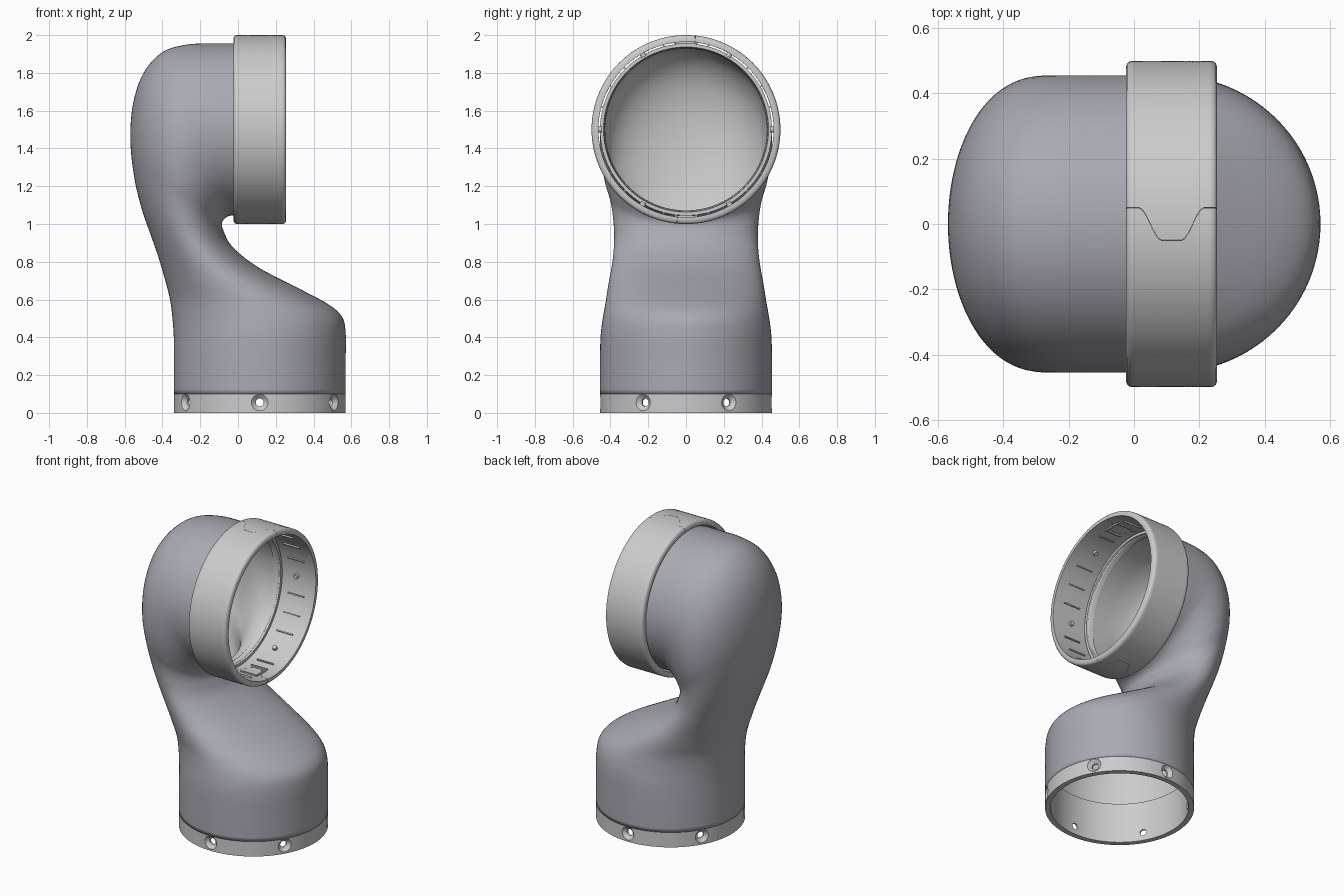
import bpy, bmesh
from math import sin, cos, pi, sqrt, radians
from mathutils import Matrix, Vector

if "Cube" in bpy.data.objects:
    bpy.data.objects.remove(bpy.data.objects["Cube"])

CX, HZ = 0.115, 1.5          # base axis x, upper opening axis z


def material(name, rgb):
    m = bpy.data.materials.new(name)
    m.diffuse_color = (*rgb, 1)
    m.use_nodes = True
    m.node_tree.nodes["Principled BSDF"].inputs["Base Color"].default_value = m.diffuse_color
    return m


def skin(bm, rings, closed=False, caps=False, mat=Matrix()):
    """Join a sequence of equal-length point loops with quads."""
    rows = [[bm.verts.new(mat @ Vector(p)) for p in ring] for ring in rings]
    n = len(rows[0])
    for a, b in zip(rows, rows[1:] + rows[:1] if closed else rows[1:]):
        for i in range(n):
            bm.faces.new((a[i], a[(i + 1) % n], b[(i + 1) % n], b[i]))
    if caps:
        bm.faces.new(rows[0])
        bm.faces.new(rows[-1])


def circles(profile, n):
    """(radius, height) profile to circles around z."""
    return [[(r * cos(2 * pi * i / n), r * sin(2 * pi * i / n), h) for i in range(n)]
            for r, h in profile]


def box(bm, size, mat):
    bmesh.ops.create_cube(bm, size=1, matrix=mat @ Matrix.Diagonal((*size, 1)))


def finish(bm, name, mats=()):
    bmesh.ops.recalc_face_normals(bm, faces=bm.faces[:])
    me = bpy.data.meshes.new(name)
    bm.to_mesh(me)
    bm.free()
    ob = bpy.data.objects.new(name, me)
    bpy.context.collection.objects.link(ob)
    for m in mats:
        me.materials.append(m)
    return ob


def activate(ob):
    bpy.ops.object.select_all(action='DESELECT')
    ob.select_set(True)
    bpy.context.view_layer.objects.active = ob


def smooth(ob, angle=35):
    activate(ob)
    bpy.ops.object.shade_smooth_by_angle(angle=radians(angle))


dark = material("housing_grey", (0.40, 0.40, 0.45))
mid = material("collar_grey", (0.60, 0.60, 0.63))
light = material("inner_grey", (0.8, 0.8, 0.8))

# Elbow housing: elliptical sections given by outer point, inner point, half depth
keys = [
    (-.34, .10, .57, .10, .455), (-.34, .28, .57, .28, .455),
    (-.34, .40, .57, .42, .452), (-.347, .50, .55, .51, .44),
    (-.36, .60, .47, .58, .425), (-.385, .70, .30, .67, .41),
    (-.42, .82, .10, .775, .39), (-.465, .95, -.03, .88, .38),
    (-.51, 1.08, -.075, .96, .385), (-.55, 1.25, -.085, 1.0, .40),
    (-.57, 1.45, -.075, 1.025, .43), (-.555, 1.64, -.06, 1.037, .448),
    (-.50, 1.80, -.045, 1.043, .455), (-.40, 1.91, -.03, 1.045, .455),
    (-.27, 1.95, -.02, 1.045, .455), (-.13, 1.955, -.01, 1.045, .455),
    (0, 1.955, 0, 1.045, .455),
]


def spline(keys, steps):
    """Catmull-Rom interpolation of the section table."""
    out = []
    for i in range(len(keys) - 1):
        p = [keys[min(max(i + k, 0), len(keys) - 1)] for k in (-1, 0, 1, 2)]
        for s in range(steps):
            t = s / steps
            out.append([0.5 * (2 * b + (c - a) * t + (2 * a - 5 * b + 4 * c - d) * t * t
                               + (3 * b - a - 3 * c + d) * t ** 3) for a, b, c, d in zip(*p)])
    return out + [keys[-1]]


bm = bmesh.new()
sections = []
for lx, lz, rx, rz, w in spline(keys, 5):
    ring = []
    for i in range(96):
        a = 2 * pi * i / 96
        u = 0.5 + 0.5 * cos(a)
        ring.append((lx + (rx - lx) * u, w * sin(a), lz + (rz - lz) * u))
    sections.append(ring)
skin(bm, sections)
body = finish(bm, "elbow_housing", (dark, light))
sol = body.modifiers.new("wall", 'SOLIDIFY')
sol.thickness, sol.offset = 0.022, -1
sol.material_offset = sol.material_offset_rim = 1
smooth(body, 50)

# Base collar with an inner sleeve
bm = bmesh.new()
skin(bm, circles([(.455, 0), (.455, .1), (.434, .1), (.434, .27), (.421, .27), (.421, 0)], 96),
     closed=True, mat=Matrix.Translation((CX, 0, 0)))
collar = finish(bm, "base_collar", (mid,))

# Six countersunk screw holes
bm = bmesh.new()
for k in range(6):
    m = (Matrix.Translation((CX, 0, .055)) @ Matrix.Rotation(radians(30 + 60 * k), 4, 'Z')
         @ Matrix.Rotation(pi / 2, 4, 'Y'))
    skin(bm, circles([(.021, .36), (.021, .432), (.044, .453), (.044, .52)], 24),
         caps=True, mat=m)
cutter = finish(bm, "screw_hole_cutter")
cutter.hide_render = True
cut = collar.modifiers.new("holes", 'BOOLEAN')
cut.object, cut.operation, cut.solver = cutter, 'DIFFERENCE', 'EXACT'
activate(collar)
bpy.ops.object.modifier_apply(modifier="holes")
bpy.data.objects.remove(cutter)
smooth(collar, 30)

# Lip around the upper opening
to_x = Matrix.Translation((0, 0, HZ)) @ Matrix.Rotation(pi / 2, 4, 'Y')
bm = bmesh.new()
skin(bm, circles([(.455, 0), (.455, .012), (.437, .012), (.428, -.03), (.434, -.03)], 96),
     closed=True, mat=to_x)
smooth(finish(bm, "upper_lip"), 30)

# Clamp ring: two identical halves meeting in a tongue-shaped seam
X0, X1 = -.025, .255
xs = ([X0, X0 + .004, X0 + .01] + [X0 + .02 + .24 * i / 24 for i in range(25)]
      + [X1 - .01, X1 - .004, X1])


def outer_r(x):
    d = max(0, .02 - min(x - X0, X1 - x))
    return .48 + sqrt(max(0, .0004 - d * d))


def seam(x):
    s = min(max((.1 - abs(x - CX)) / .07, 0), 1)
    return (.05 - .1 * s * s * (3 - 2 * s)) / .5


loop = [(x, outer_r(x)) for x in xs] + [(x, .464) for x in reversed(xs)]
for side, start in (("back", 0), ("front", pi)):
    bm = bmesh.new()
    rings = []
    for i in range(65):
        t = start + .0015 + (pi - .003) * i / 64
        rings.append([(x, r * sin(t + seam(x)), HZ + r * cos(t + seam(x))) for x, r in loop])
    skin(bm, rings, caps=True)
    smooth(finish(bm, "clamp_ring_" + side), 40)

# Ribs, pins and seam latches on the inside of the ring
bm = bmesh.new()
for k in range(24):
    m = (Matrix.Translation((0, 0, HZ)) @ Matrix.Rotation(radians(90 + 15 * k), 4, 'X'))
    if k % 4 == 0:
        skin(bm, circles([(.015, .445), (.015, .467)], 16), caps=True,
             mat=m @ Matrix.Translation((.115, 0, 0)))
    elif k % 12 != 6:
        box(bm, (.12, .008, .012), m @ Matrix.Translation((.12, 0, .461)))
    else:
        for y in (-.055, .055):
            box(bm, (.12, .01, .012), m @ Matrix.Translation((.12, y, .458)))
        box(bm, (.01, .12, .012), m @ Matrix.Translation((.175, 0, .46)))
smooth(finish(bm, "ring_inner_ribs"), 30)
